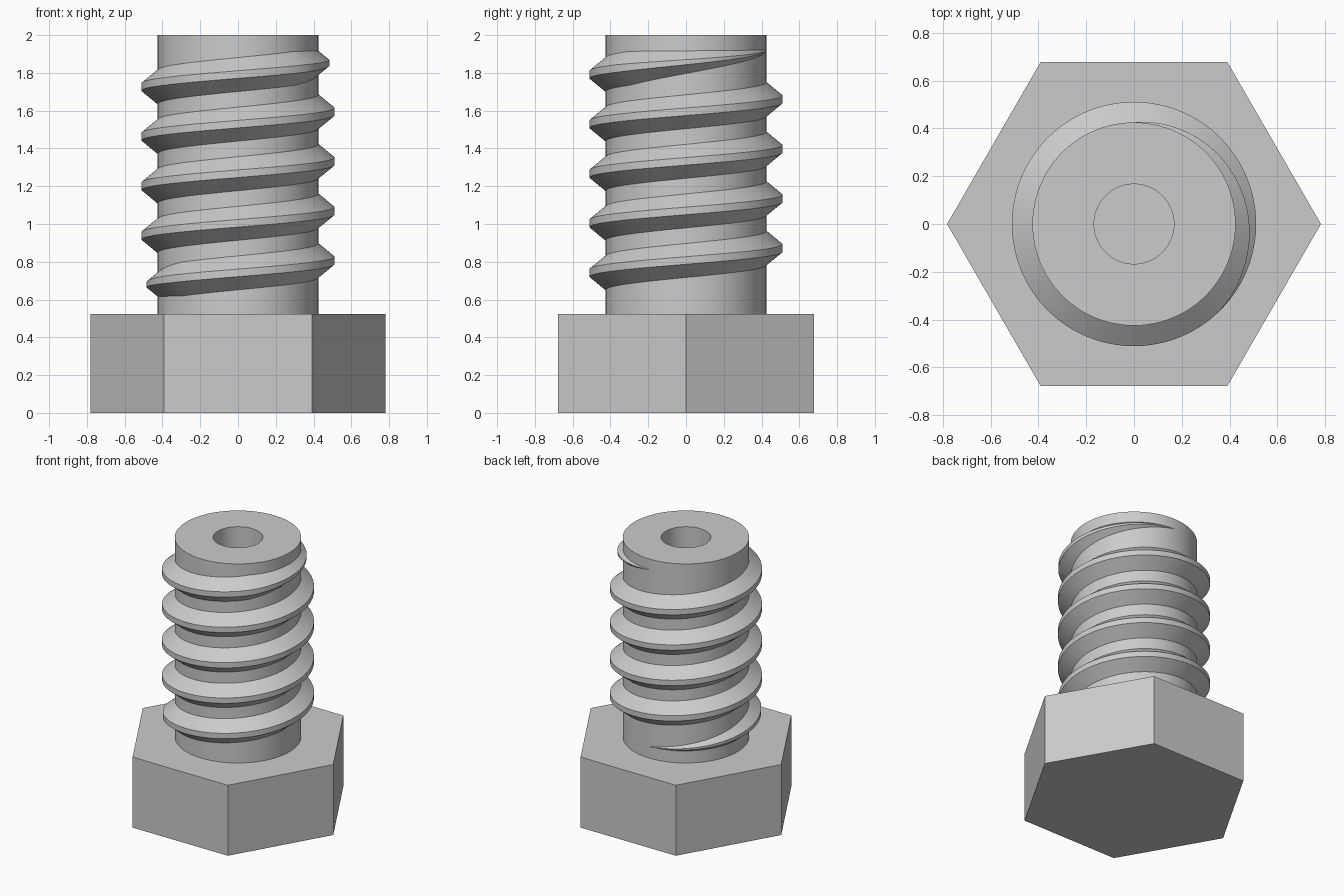
import bpy, bmesh, math

if "Cube" in bpy.data.objects:
    bpy.data.objects.remove(bpy.data.objects["Cube"])

TAU = 2 * math.pi
HEAD_R, HEAD_H = 0.782, 0.523
CORE_R, BORE_R, TOP = 0.425, 0.167, 2.0
PITCH, TURNS, START_Z = 0.2625, 5, 0.61
DEPTH, ROOT_HALF, CREST_HALF = 0.086, 0.09, 0.02
SINK = 0.006                      # how far the thread is embedded in the core
RUNOUT = math.radians(135)        # fade length at each thread end
SEG = 96

steel = bpy.data.materials.new("steel_grey")
steel.diffuse_color = (0.6, 0.6, 0.6, 1)
steel.use_nodes = True
steel.node_tree.nodes["Principled BSDF"].inputs["Base Color"].default_value = steel.diffuse_color


def finish(name, bm):
    bmesh.ops.recalc_face_normals(bm, faces=bm.faces[:])
    mesh = bpy.data.meshes.new(name)
    bm.to_mesh(mesh)
    bm.free()
    mesh.materials.append(steel)
    obj = bpy.data.objects.new(name, mesh)
    bpy.context.collection.objects.link(obj)
    bpy.ops.object.select_all(action='DESELECT')
    obj.select_set(True)
    bpy.context.view_layer.objects.active = obj
    bpy.ops.object.shade_smooth_by_angle(angle=math.radians(30))
    return obj


def sweep(name, sections, closed):
    """Skin (angle, [(radius, z), ...]) sections that run around the z axis."""
    bm = bmesh.new()
    rings = [[bm.verts.new((r * math.cos(a), r * math.sin(a), z)) for r, z in pts]
             for a, pts in sections]
    pairs = list(zip(rings, rings[1:]))
    if closed:
        pairs.append((rings[-1], rings[0]))
    else:
        bm.faces.new(rings[0])
        bm.faces.new(rings[-1])
    for p, q in pairs:
        for i in range(len(p)):
            j = (i + 1) % len(p)
            bm.faces.new((p[i], p[j], q[j], q[i]))
    return finish(name, bm)


# Hexagonal head with corners on the x axis
bm = bmesh.new()
base = bm.faces.new([bm.verts.new((HEAD_R * math.cos(k * TAU / 6),
                                   HEAD_R * math.sin(k * TAU / 6), 0)) for k in range(6)])
side = bmesh.ops.extrude_face_region(bm, geom=[base], use_keep_orig=True)
bmesh.ops.translate(bm, vec=(0, 0, HEAD_H),
                    verts=[v for v in side["geom"] if isinstance(v, bmesh.types.BMVert)])
finish("hex_head", bm)

# Hollow shaft, bored down to the head
tube = [(BORE_R, HEAD_H - 0.01), (CORE_R, HEAD_H - 0.01), (CORE_R, TOP), (BORE_R, TOP)]
sweep("shaft", [(k * TAU / SEG, tube) for k in range(SEG)], True)

# Helical thread that fades into the shaft at both ends
sections = []
for k in range(TURNS * SEG + 1):
    turn = k * TAU / SEG
    fade = min(1, turn / RUNOUT, (TURNS * TAU - turn) / RUNOUT)
    fade = max(fade, 0.004)
    z = START_Z + PITCH * turn / TAU
    root, crest = ROOT_HALF * fade + SINK * 0.8, CREST_HALF * fade
    outer = CORE_R + DEPTH * fade
    sections.append((math.pi / 2 + turn, [(CORE_R - SINK, z - root), (outer, z - crest),
                                          (outer, z + crest), (CORE_R - SINK, z + root)]))
sweep("thread", sections, False)
